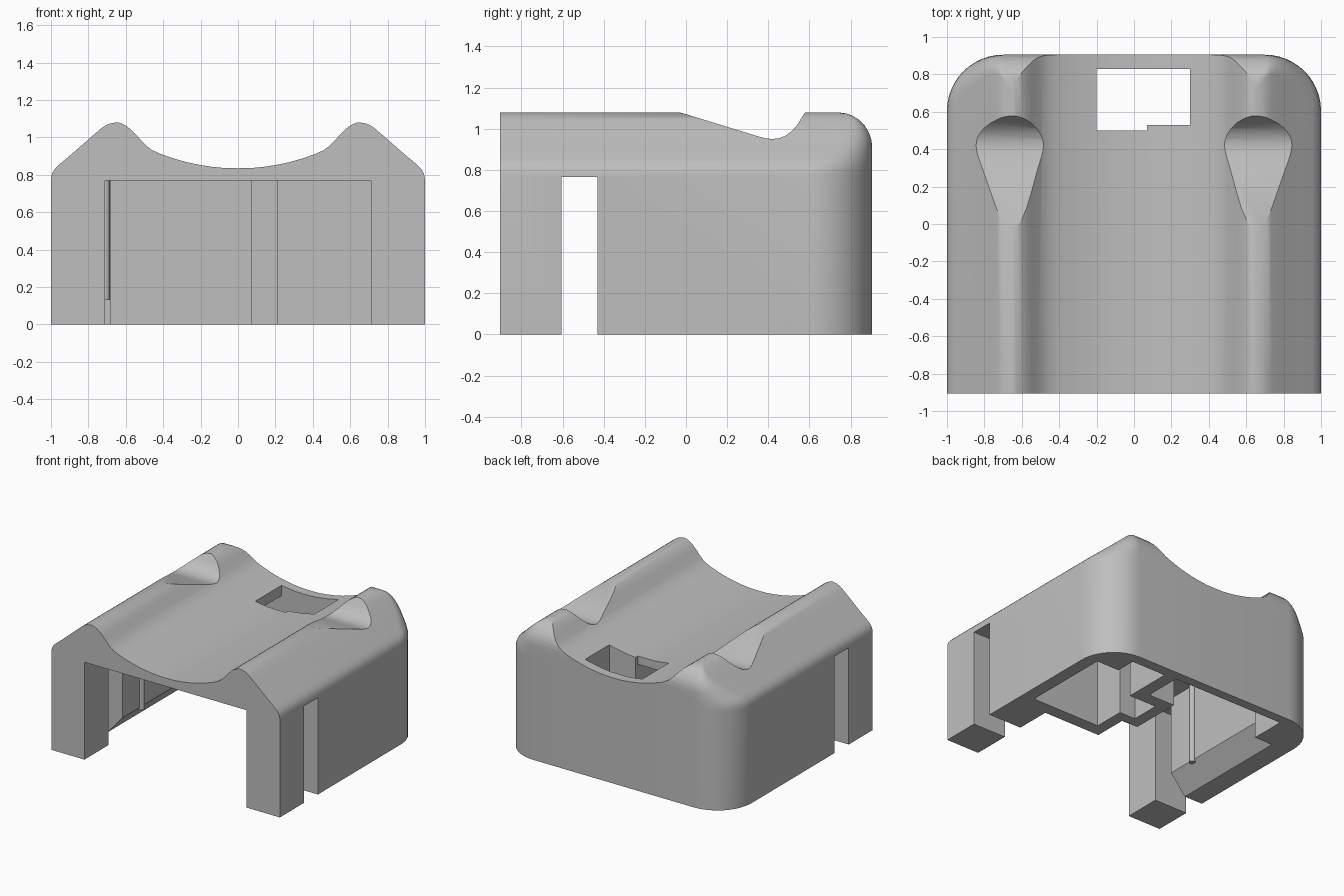
import bpy, bmesh, math

cube = bpy.data.objects.get("Cube")
if cube:
    bpy.data.objects.remove(cube, do_unlink=True)

grey = bpy.data.materials.new("plain grey")
grey.use_nodes = True
GREY = (0.52, 0.52, 0.52, 1)
grey.diffuse_color = GREY
grey.node_tree.nodes["Principled BSDF"].inputs["Base Color"].default_value = GREY


def make_object(name, bm):
    bmesh.ops.recalc_face_normals(bm, faces=bm.faces)
    mesh = bpy.data.meshes.new(name)
    bm.to_mesh(mesh)
    bm.free()
    mesh.materials.append(grey)
    obj = bpy.data.objects.new(name, mesh)
    bpy.context.collection.objects.link(obj)
    return obj


def loft(name, loops):
    """Skin a stack of equal-length loops and cap both ends."""
    bm = bmesh.new()
    rings = [[bm.verts.new(p) for p in loop] for loop in loops]
    n = len(rings[0])
    for a, b in zip(rings, rings[1:]):
        for i in range(n):
            j = (i + 1) % n
            bm.faces.new((a[i], a[j], b[j], b[i]))
    bm.faces.new(rings[0])
    bm.faces.new(rings[-1])
    return make_object(name, bm)


def prism(name, outline, axis, start, end):
    """Extrude a 2D outline along one axis."""
    place = {"x": lambda a, b, t: (t, a, b),
             "y": lambda a, b, t: (a, t, b),
             "z": lambda a, b, t: (a, b, t)}[axis]
    return loft(name, [[place(a, b, t) for a, b in outline] for t in (start, end)])


def cut(target, cutter):
    cutter.hide_render = True
    mod = target.modifiers.new("cut", "BOOLEAN")
    mod.operation = "DIFFERENCE"
    mod.solver = "EXACT"
    mod.object = cutter
    bpy.context.view_layer.objects.active = target
    bpy.ops.object.modifier_apply(modifier=mod.name)
    bpy.data.objects.remove(cutter, do_unlink=True)


# Outer shell: sloped shoulders, rounded back corners and a rounded back top edge
HALF_DEPTH = 0.905
CEILING = 0.77
FILLET = 0.17
shoulder = [(1, 0), (1, 0.775), (0.995, 0.805), (0.98, 0.832), (0.955, 0.856),
            (0.89, 0.91), (0.85, 0.945), (0.81, 0.98), (0.77, 1.015),
            (0.735, 1.045), (0.71, 1.063), (0.685, 1.074), (0.65, 1.08)]


def footprint(w, z):
    lift = min(max((z - 0.91) / FILLET, 0), 1)
    back = HALF_DEPTH - FILLET + FILLET * math.sqrt(1 - lift * lift)
    r = max(w - 0.7, 0.02)
    steps = 12
    arc = [(w - r + r * math.cos(i / steps * math.pi / 2),
            back - r + r * math.sin(i / steps * math.pi / 2)) for i in range(steps + 1)]
    half = [(w, -HALF_DEPTH)] + arc
    return [(x, y, z) for x, y in half] + [(-x, y, z) for x, y in reversed(half)]


body = loft("cover_body", [footprint(w, z) for w, z in shoulder])

# Concave channel along the top
side = [(0.07, 0.836), (0.14, 0.843), (0.21, 0.854), (0.28, 0.869), (0.35, 0.889),
        (0.42, 0.914), (0.46, 0.933), (0.49, 0.955), (0.52, 0.986), (0.55, 1.02),
        (0.575, 1.045), (0.6, 1.063), (0.625, 1.075), (0.645, 1.083), (0.645, 1.3)]
channel = [(-x, z) for x, z in reversed(side)] + [(0, 0.835)] + side
cut(body, prism("channel_cutter", channel, "y", -1.2, 1.2))

# Scoops across both ridges
scoop = [(-0.06, 1.089), (0.36, 0.96), (0.39, 0.953), (0.42, 0.95), (0.45, 0.953),
         (0.48, 0.964), (0.51, 0.985), (0.54, 1.018), (0.58, 1.082), (0.58, 1.3), (-0.06, 1.3)]
cut(body, prism("scoop_cutter", scoop, "x", -1.2, 1.2))

# Main open bay, with stepped partition on the left
bay = [(-0.71, -1.1), (0.71, -1.1), (0.71, -0.15), (0.21, -0.15), (0.21, 0.12),
       (0.07, 0.12), (0.07, 0.53), (0.3, 0.53), (0.3, 0.83), (-0.68, 0.83),
       (-0.68, 0.55), (-0.71, 0.55)]
cut(body, prism("bay_cutter", bay, "z", -0.2, CEILING))

# Closed pocket on the left
pocket = [(0.3, -0.05), (0.9, -0.05), (0.9, 0.66), (0.7, 0.66), (0.7, 0.82),
          (0.4, 0.82), (0.4, 0.43), (0.16, 0.43), (0.16, 0.2), (0.3, 0.2)]
cut(body, prism("pocket_cutter", pocket, "z", -0.2, CEILING))

# Stepped window through the roof
window = [(-0.2, 0.5), (0.07, 0.5), (0.07, 0.53), (0.3, 0.53), (0.3, 0.83), (-0.2, 0.83)]
cut(body, prism("window_cutter", window, "z", 0.7, 1.3))

# Slots through both side walls
slot = [(-0.605, -0.2), (-0.43, -0.2), (-0.43, 0.765), (-0.605, 0.765)]
cut(body, prism("slot_cutter", slot, "x", -1.2, 1.2))

# Bevel on the inside of the right wall
bevel = [(-0.857, -0.02), (-0.7, 0.161), (-0.7, -0.02)]
cut(body, prism("bevel_cutter", bevel, "y", -0.45, 0.55))

# Thin guide rib on the right inner wall
rib_outline = [(-0.71 + 0.025 * math.cos(i * math.pi / 6),
                -0.19 + 0.025 * math.sin(i * math.pi / 6)) for i in range(12)]
rib = prism("guide_rib", rib_outline, "z", 0.13, CEILING + 0.01)

for obj in (body, rib):
    bpy.ops.object.select_all(action="DESELECT")
    obj.select_set(True)
    bpy.context.view_layer.objects.active = obj
    bpy.ops.object.shade_smooth_by_angle(angle=math.radians(30))
